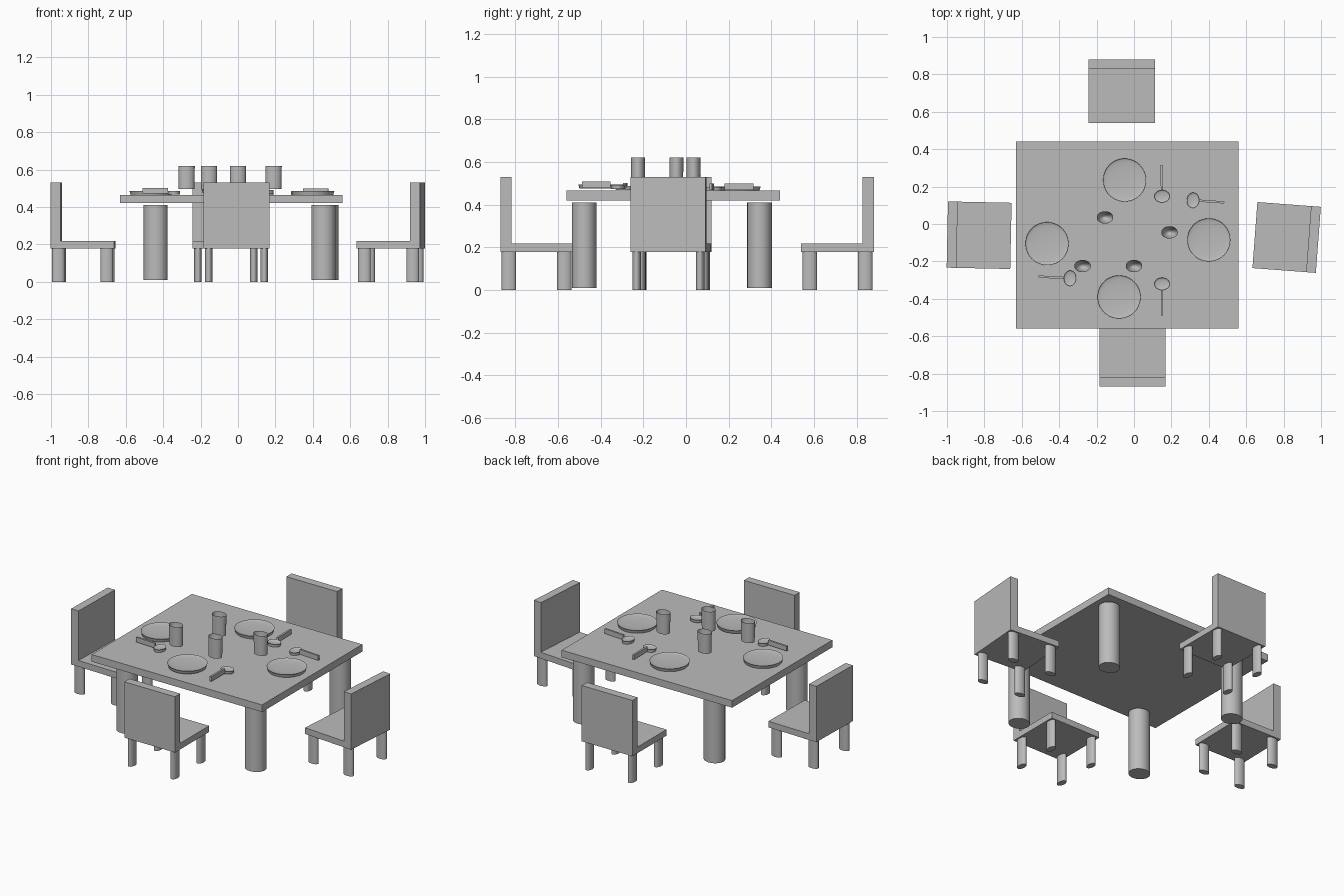
import bpy, bmesh, math
from math import radians, cos, sin, pi
from mathutils import Matrix, Vector

cube = bpy.data.objects.get("Cube")
if cube:
    bpy.data.objects.remove(cube, do_unlink=True)

grey = bpy.data.materials.new("plain_grey")
grey.use_nodes = True
grey.diffuse_color = (0.5, 0.5, 0.5, 1)
grey.node_tree.nodes["Principled BSDF"].inputs["Base Color"].default_value = (0.5, 0.5, 0.5, 1)


def finish(name, bm, place, smooth=False):
    """Turn a bmesh into a named object standing at the given transform."""
    mesh = bpy.data.meshes.new(name)
    bmesh.ops.recalc_face_normals(bm, faces=bm.faces)
    bm.to_mesh(mesh)
    bm.free()
    mesh.materials.append(grey)
    obj = bpy.data.objects.new(name, mesh)
    bpy.context.collection.objects.link(obj)
    obj.matrix_world = place
    if smooth:
        bpy.ops.object.select_all(action="DESELECT")
        obj.select_set(True)
        bpy.context.view_layer.objects.active = obj
        bpy.ops.object.shade_smooth_by_angle(angle=radians(35))
    return obj


def box(name, low, high, place=Matrix()):
    low, high = Vector(low), Vector(high)
    bm = bmesh.new()
    fit = Matrix.Translation((low + high) / 2) @ Matrix.Diagonal((*(high - low), 1))
    bmesh.ops.create_cube(bm, size=1, matrix=fit)
    return finish(name, bm, place)


def lathe(name, profile, place, rx=1, ry=1, sides=48):
    """Spin (radius, height) points into an oval solid."""
    bm = bmesh.new()
    verts = [bm.verts.new((r, 0, z)) for r, z in profile]
    edges = [bm.edges.new(pair) for pair in zip(verts, verts[1:])]
    bmesh.ops.spin(bm, geom=verts + edges, cent=(0, 0, 0), axis=(0, 0, 1),
                   angle=2 * pi, steps=sides)
    bmesh.ops.remove_doubles(bm, verts=bm.verts, dist=0.0001)
    bmesh.ops.scale(bm, vec=(rx, ry, 1), verts=bm.verts)
    return finish(name, bm, place, smooth=True)


def rod(name, x, y, low, high, rx, ry, place=Matrix()):
    spot = place @ Matrix.Translation((x, y, 0))
    return lathe(name, [(0, low), (1, low), (1, high), (0, high)], spot, rx, ry, 32)


def hollow(depth, top, steps=8):
    """Rounded inside of a dish, from the rim down to the middle."""
    return [(cos(i * pi / 2 / steps), top - depth * sin(i * pi / 2 / steps))
            for i in range(steps + 1)]


def at(x, y, z=0, yaw=0):
    return Matrix.Translation((x, y, z)) @ Matrix.Rotation(radians(yaw), 4, "Z")


# Table
TOP = 0.465
box("table_top", (-0.63, -0.56, 0.42), (0.56, 0.44, TOP))
for name, x, y in (("front_right", -0.44, -0.477), ("back_right", -0.44, 0.345),
                   ("front_left", 0.457, -0.477), ("back_left", 0.473, 0.345)):
    rod("table_leg_" + name, x, y, 0.01, 0.41, 0.064, 0.058)

# Chairs, each with its backrest away from the table
for name, x, y, yaw in (("front", -0.008, -0.7, 0), ("back", -0.065, 0.71, 180),
                        ("right", -0.828, -0.06, -91.2), ("left", 0.816, -0.072, 85.7)):
    place = at(x, y, 0, yaw)
    box(name + "_chair_seat", (-0.177, -0.17, 0.178), (0.177, 0.17, 0.217), place)
    box(name + "_chair_backrest", (-0.177, -0.17, 0.217), (0.177, -0.118, 0.53), place)
    for sx in (-1, 1):
        for sy in (-1, 1):
            rod(name + "_chair_leg", sx * 0.149, sy * 0.13, 0, 0.178, 0.02, 0.034, place)

# Plates with a shallow hollow
for x, y, lift in ((-0.05, 0.235, 0), (-0.465, -0.105, 0), (0.4, -0.085, 0), (-0.08, -0.39, 0.01)):
    lathe("plate", [(0, 0), (0.95, 0)] + hollow(0.01, 0.02), at(x, y, TOP + lift), 0.115, 0.115)

# Open cups with a rounded inside
for x, y in ((-0.155, 0.035), (0.19, -0.045), (-0.275, -0.225), (0, -0.225)):
    lathe("cup", [(0, 0), (0.95, 0)] + hollow(0.1, 0.125), at(x, y, 0.495), 0.044, 0.033)

# Spoons: an oval bowl and an upright flat handle
for x, y, yaw, lift in ((0.15, 0.148, 91, 0), (0.315, 0.127, -4, 0),
                        (-0.342, -0.29, 177, 0.003), (0.15, -0.32, -90, 0.008)):
    place = at(x, y, TOP + lift, yaw)
    lathe("spoon_bowl", [(0, 0), (0.95, 0)] + hollow(0.008, 0.018), place, 0.033, 0.041, 32)
    box("spoon_handle", (0.033, -0.006, 0.004), (0.168, 0.006, 0.034), place)
